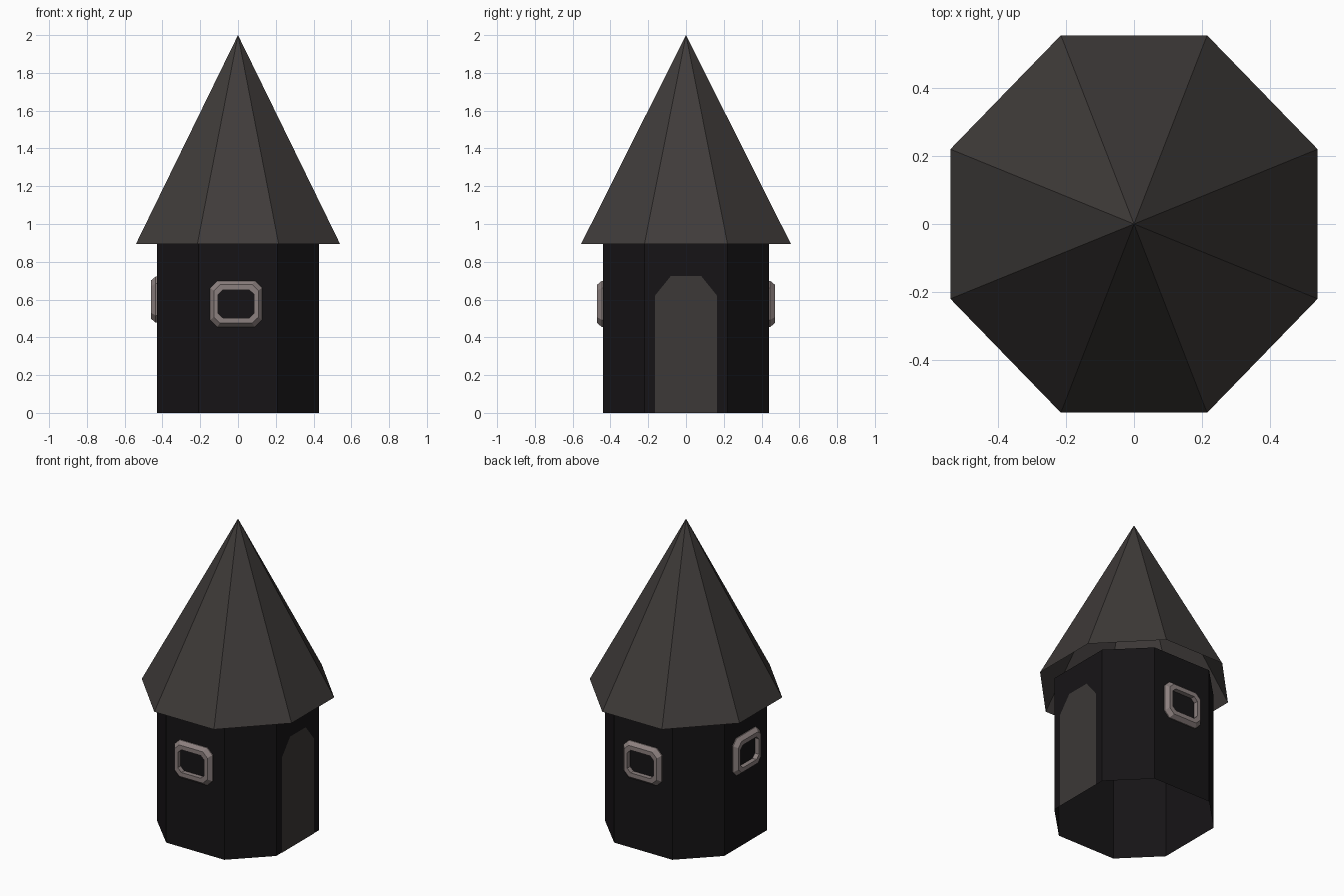
import bpy
from mathutils import Vector, Matrix
from math import radians

if "Cube" in bpy.data.objects:
    bpy.data.objects.remove(bpy.data.objects["Cube"])


def material(name, rgb):
    m = bpy.data.materials.new(name)
    m.diffuse_color = (*rgb, 1)
    m.use_nodes = True
    m.node_tree.nodes["Principled BSDF"].inputs["Base Color"].default_value = m.diffuse_color
    return m


WALL = material("dark_wall", (0.008, 0.007, 0.008))
ROOF = material("roof_grey", (0.05, 0.044, 0.042))
DOOR = material("door_grey", (0.045, 0.04, 0.038))
FRAME = material("frame_stone", (0.26, 0.215, 0.21))


def add_object(name, verts, faces, mat):
    mesh = bpy.data.meshes.new(name)
    mesh.from_pydata([tuple(v) for v in verts], [], faces)
    mesh.materials.append(mat)
    ob = bpy.data.objects.new(name, mesh)
    bpy.context.collection.objects.link(ob)
    return ob


def octagon(w, h, cw, ch, z):
    """Chamfered rectangle, half size w x h, with flat half lengths cw and ch."""
    return [Vector((x, y, z)) for x, y in (
        (w, -ch), (w, ch), (cw, h), (-cw, h), (-w, ch), (-w, -ch), (-cw, -h), (cw, -h))]


def loft(rings, closed=False):
    """Join eight-sided rings with quads."""
    verts = [v for ring in rings for v in ring]
    n = len(rings)
    faces = []
    for r in range(n if closed else n - 1):
        a, b = r * 8, ((r + 1) % n) * 8
        faces += [(a + i, a + (i + 1) % 8, b + (i + 1) % 8, b + i) for i in range(8)]
    return verts, faces


# Open eight-sided tower wall
add_object("tower_wall", *loft([octagon(0.43, 0.44, 0.21, 0.22, z) for z in (0, 0.895)]), WALL)

# Open pyramid roof with overhanging eaves
eave = octagon(0.54, 0.555, 0.215, 0.22, 0.895)
add_object("roof", eave + [Vector((0, 0, 2))],
           [(i, (i + 1) % 8, 8) for i in range(8)], ROOF)

# Door panel on the right side, with a clipped top
outline = [(-0.165, 0), (0.165, 0), (0.165, 0.62), (0.08, 0.725), (-0.08, 0.725), (-0.165, 0.62)]
add_object("door", [(0.432, y, z) for y, z in outline], [tuple(range(6))], DOOR)


# Bevelled window frames: local z points out of the wall
def window_frame(name, centre, turn):
    rings = [octagon(0.137, 0.122, 0.10, 0.085, 0),
             octagon(0.137, 0.122, 0.10, 0.085, 0.006),
             octagon(0.118, 0.102, 0.085, 0.07, 0.03),
             octagon(0.095, 0.074, 0.07, 0.05, 0.03),
             octagon(0.095, 0.074, 0.07, 0.05, 0)]
    ob = add_object(name, *loft(rings), FRAME)
    ob.data.transform(Matrix.Translation(centre)
                      @ Matrix.Rotation(radians(turn), 4, 'Z')
                      @ Matrix.Rotation(radians(90), 4, 'X'))


window_frame("front_window_frame", (-0.01, -0.44, 0.577), 0)
window_frame("back_window_frame", (0, 0.44, 0.577), 180)
window_frame("left_window_frame", (-0.43, 0, 0.60), -90)
